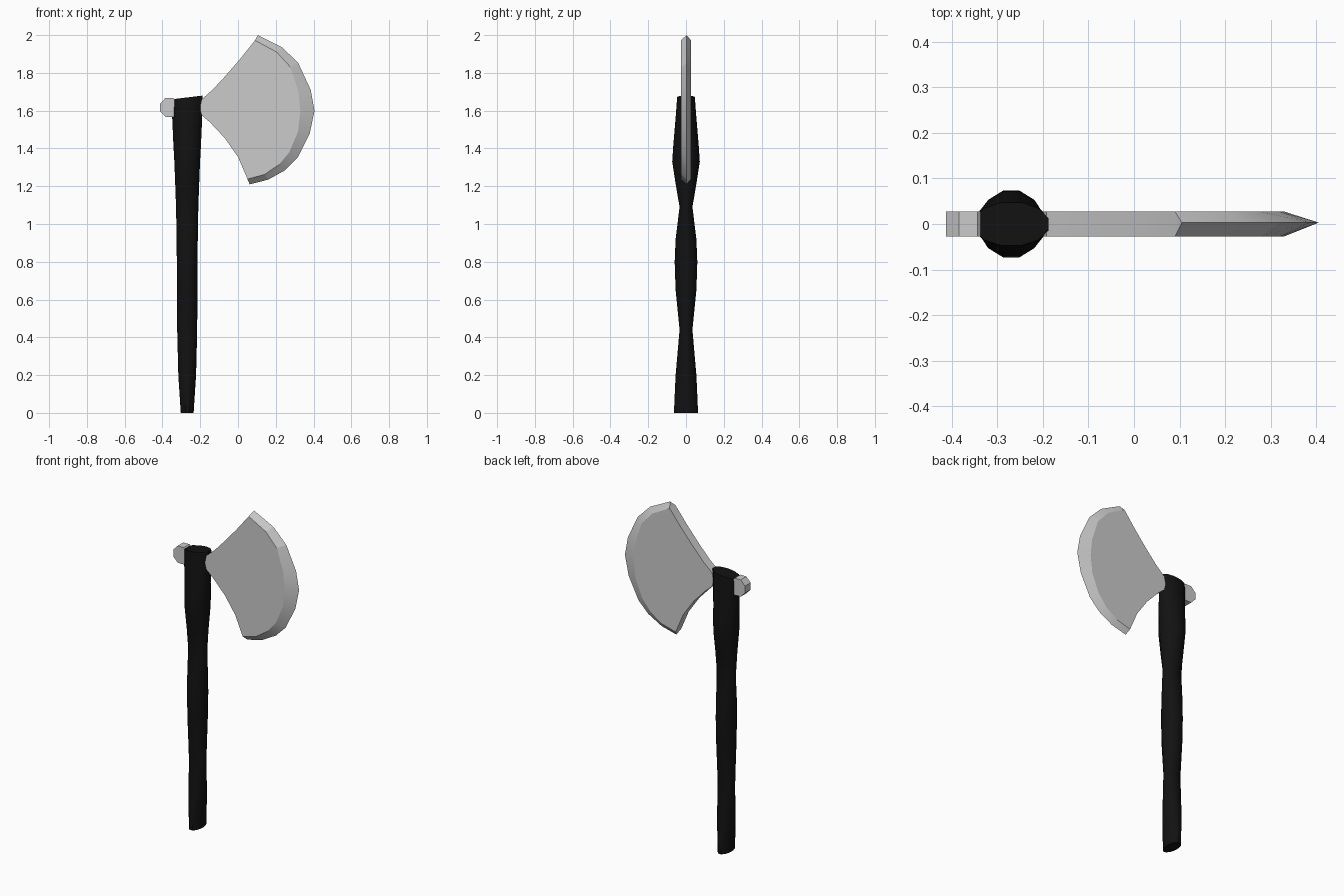
import bpy, bmesh, math

if "Cube" in bpy.data.objects:
    bpy.data.objects.remove(bpy.data.objects["Cube"])

def make_object(name, bm, angle=30, color=None):
    bmesh.ops.recalc_face_normals(bm, faces=bm.faces[:])
    mesh = bpy.data.meshes.new(name)
    bm.to_mesh(mesh)
    bm.free()
    ob = bpy.data.objects.new(name, mesh)
    bpy.context.collection.objects.link(ob)
    bpy.context.view_layer.objects.active = ob
    bpy.ops.object.select_all(action='DESELECT')
    ob.select_set(True)
    bpy.ops.object.shade_smooth_by_angle(angle=math.radians(angle))
    if color:
        mat = bpy.data.materials.new(name + "_black")
        mat.diffuse_color = color
        mat.use_nodes = True
        mat.node_tree.nodes["Principled BSDF"].inputs["Base Color"].default_value = mat.diffuse_color
        mesh.materials.append(mat)
    return ob

# Handle: lofted 12-sided sections (z, half width in x, half depth in y)
SIDES = 12
CX = -0.269
sections = [(0.0, .034, .064), (.2, .047, .055), (.44, .053, .034),
            (.65, .054, .055), (.8, .055, .060), (.92, .056, .055),
            (1.09, .059, .034), (1.2, .063, .053), (1.33, .068, .073),
            (1.42, .073, .067), (1.6, .081, .052), (1.67, .082, .047)]
bm = bmesh.new()
rings = []
for z, rx, ry in sections:
    ring = []
    for i in range(SIDES):
        a = 2 * math.pi * (i + .5) / SIDES
        x = rx * math.cos(a) / math.cos(math.pi / SIDES)
        y = ry * math.sin(a) / math.cos(math.pi / SIDES)
        slant = .12 * x if z > 1.65 else 0
        ring.append(bm.verts.new((CX + x, y, z + slant)))
    rings.append(ring)
for r0, r1 in zip(rings, rings[1:]):
    for i in range(SIDES):
        j = (i + 1) % SIDES
        bm.faces.new((r0[i], r0[j], r1[j], r1[i]))
bm.faces.new(rings[0])
bm.faces.new(rings[-1])
make_object("handle", bm, 40, (.006, .006, .006, 1))

# Blade: flat cheeks, square rim at the neck, bevel down to the cutting edge
T = .027
edge = [(.105, 2.0), (.235, 1.935), (.32, 1.85), (.385, 1.71), (.405, 1.6),
        (.38, 1.48), (.315, 1.35), (.25, 1.285), (.16, 1.235), (.062, 1.21)]
inner = [(.09, 1.972), (.205, 1.91), (.278, 1.83), (.32, 1.70), (.33, 1.6),
         (.318, 1.49), (.272, 1.38), (.218, 1.315), (.14, 1.262), (.05, 1.238)]
neck = [(0.0, 1.355), (-.07, 1.455), (-.15, 1.54), (-.192, 1.575),
        (-.202, 1.615), (-.192, 1.66), (-.135, 1.71), (-.07, 1.78), (.01, 1.872)]
bm = bmesh.new()
body = inner + neck
front = [bm.verts.new((x, -T, z)) for x, z in body]
back = [bm.verts.new((x, T, z)) for x, z in body]
ridge = [bm.verts.new((x, 0.003, z)) for x, z in edge]
bm.faces.new(front)
bm.faces.new(back)
n = len(edge)
for i in range(n - 1):
    for side in (front, back):
        bm.faces.new((side[i], side[i + 1], ridge[i + 1], ridge[i]))
for i in range(n - 1, len(body)):
    j = (i + 1) % len(body)
    bm.faces.new((front[i], front[j], back[j], back[i]))
for k in (0, n - 1):
    bm.faces.new((front[k], ridge[k], back[k]))
make_object("blade", bm, 12)

# Poll knob: octagonal prism behind the handle
bm = bmesh.new()
loops = [[bm.verts.new((-.363 + .053 * math.cos(math.pi * (i + .5) / 4), y,
                        1.617 + .055 * math.sin(math.pi * (i + .5) / 4)))
          for i in range(8)] for y in (-T, T)]
for loop in loops:
    bm.faces.new(loop)
for i in range(8):
    j = (i + 1) % 8
    bm.faces.new((loops[0][i], loops[0][j], loops[1][j], loops[1][i]))
make_object("poll_knob", bm, 20)
